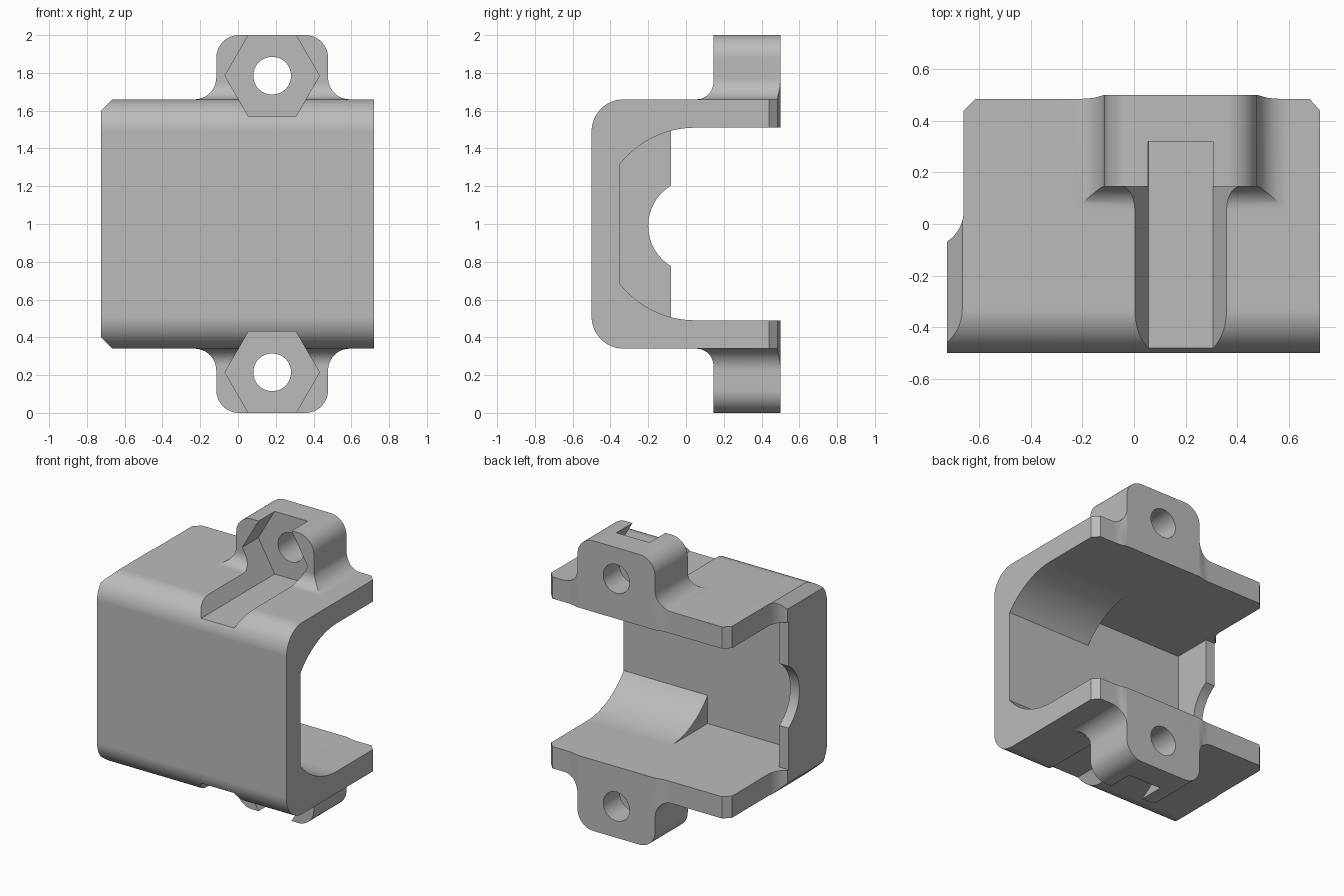
import bpy, bmesh
from math import sin, cos, radians
from mathutils import Vector

if "Cube" in bpy.data.objects:
    bpy.data.objects.remove(bpy.data.objects["Cube"])

grey = bpy.data.materials.new("plain grey")
grey.use_nodes = True
grey.diffuse_color = (0.5, 0.5, 0.5, 1)
grey.node_tree.nodes["Principled BSDF"].inputs["Base Color"].default_value = (0.5, 0.5, 0.5, 1)


def arc(cx, cy, r, a0, a1, n=12):
    """Points along a circular arc, in degrees."""
    angles = [radians(a0 + (a1 - a0) * i / n) for i in range(n + 1)]
    return [(cx + r * cos(a), cy + r * sin(a)) for a in angles]


def prism(name, pts, axis, a, b):
    """Extrude a closed 2D profile along one axis from a to b."""
    place = {"x": lambda u, v, w: (w, u, v),
             "y": lambda u, v, w: (u, w, v),
             "z": lambda u, v, w: (u, v, w)}[axis]
    bm = bmesh.new()
    face = bm.faces.new([bm.verts.new(place(u, v, a)) for u, v in pts])
    ext = bmesh.ops.extrude_face_region(bm, geom=[face])
    moved = [g for g in ext["geom"] if isinstance(g, bmesh.types.BMVert)]
    bmesh.ops.translate(bm, verts=moved, vec=Vector(place(0, 0, b - a)))
    bmesh.ops.recalc_face_normals(bm, faces=bm.faces)
    mesh = bpy.data.meshes.new(name)
    bm.to_mesh(mesh)
    bm.free()
    mesh.materials.append(grey)
    ob = bpy.data.objects.new(name, mesh)
    bpy.context.collection.objects.link(ob)
    return ob


def combine(target, other, operation):
    """Apply a boolean and discard the helper."""
    mod = target.modifiers.new("combine", "BOOLEAN")
    mod.operation, mod.object, mod.solver = operation, other, "EXACT"
    bpy.context.view_layer.objects.active = target
    bpy.ops.object.modifier_apply(modifier=mod.name)
    bpy.data.objects.remove(other)


def flip(pts, mirrored):
    """Mirror a profile about the middle height."""
    return [(u, 2 - v) for u, v in pts] if mirrored else pts


def rect(u0, v0, u1, v1):
    return [(u0, v0), (u1, v0), (u1, v1), (u0, v1)]


LOW, HIGH = 0.34, 1.66          # outer plate heights
IN_LOW, IN_HIGH = 0.49, 1.51    # inner plate heights
R = 0.17
LUG_X, LUG_Z = 0.181, 1.785     # lug bolt centre

# Body: rounded front corners
body = prism("clamp_bracket",
             [(0.6, LOW), (0.6, HIGH)]
             + arc(-0.5 + R, HIGH - R, R, 90, 180)
             + arc(-0.5 + R, LOW + R, R, 180, 270), "x", -0.8, 0.8)

# Chamfers along the closed end
combine(body, prism("end_chamfer",
                    [(-0.725, LOW + 0.06), (-0.665, LOW), (0.9, LOW),
                     (0.9, HIGH), (-0.665, HIGH), (-0.725, HIGH - 0.06)],
                    "y", -0.9, 0.9), "INTERSECT")

# Bolt lugs with filleted feet, above and below
half, fr, cr = 0.296, 0.115, 0.12
lug_face = ([(LUG_X - half - fr, 1.6)]
            + arc(LUG_X - half - fr, HIGH + fr, fr, -90, 0)
            + arc(LUG_X - half + cr, 2 - cr, cr, 180, 90)
            + arc(LUG_X + half - cr, 2 - cr, cr, 90, 0)
            + arc(LUG_X + half + fr, HIGH + fr, fr, 180, 270)
            + [(LUG_X + half + fr, 1.6)])
lug_side = ([(0.055, 1.58)] + arc(0.055, HIGH + 0.09, 0.09, -90, 0)
            + [(0.145, 2.1), (0.7, 2.1), (0.7, 1.58)])
for m in (False, True):
    lug = prism("lug", flip(lug_face, m), "y", 0.0, 0.6)
    combine(lug, prism("lug_front", flip(lug_side, m), "x", -0.6, 0.9), "INTERSECT")
    combine(body, lug, "UNION")

# Cavity: bored at the open end, square further in
bore = (arc(0.05, 1.0, 0.51, 90, 141.66, 16) + arc(0.05, 1.0, 0.51, 218.34, 270, 16)
        + [(0.9, IN_LOW), (0.9, IN_HIGH)])
combine(body, prism("bore", bore, "x", 0.0, 1.0), "DIFFERENCE")
combine(body, prism("pocket", rect(-0.35, IN_LOW, 0.9, IN_HIGH),
                    "x", -0.655, 0.08), "DIFFERENCE")

# End wall opening and its round notch
combine(body, prism("wall_cut", rect(-0.08, IN_LOW, 0.9, IN_HIGH),
                    "x", -1.0, -0.5), "DIFFERENCE")
combine(body, prism("wall_notch", arc(0.05, 0.99, 0.25, 0, 352.5, 47),
                    "x", -1.0, -0.5), "DIFFERENCE")

# Hexagonal nut slots and bolt holes
for m in (False, True):
    nut = flip(arc(LUG_X, LUG_Z, 0.25, 0, 300, 5), m)
    hole = flip(arc(LUG_X, LUG_Z, 0.1, 0, 352.5, 47), m)
    combine(body, prism("nut_slot", nut, "y", -0.9, 0.32), "DIFFERENCE")
    combine(body, prism("bolt_hole", hole, "y", 0.1, 0.9), "DIFFERENCE")

# Plan outline: stepped end, chamfered back corners, raised lug backs
outline = ([(0.72, -0.9), (0.72, 0.44), (0.68, 0.485), (0.56, 0.485),
            (0.52, 0.488), (0.477, 0.5), (-0.115, 0.5), (-0.158, 0.488),
            (-0.2, 0.485), (-0.615, 0.485), (-0.66, 0.44)]
           + arc(-0.8, 0.05, 0.14, 0, -57.6) + [(-0.725, -0.9)])
combine(body, prism("outline", outline, "z", -0.5, 2.5), "INTERSECT")

# Smooth rounds, crisp edges
bpy.ops.object.select_all(action="DESELECT")
body.select_set(True)
bpy.context.view_layer.objects.active = body
bpy.ops.object.shade_smooth_by_angle(angle=radians(25))
weighted = body.modifiers.new("even_normals", "WEIGHTED_NORMAL")
weighted.keep_sharp = True
